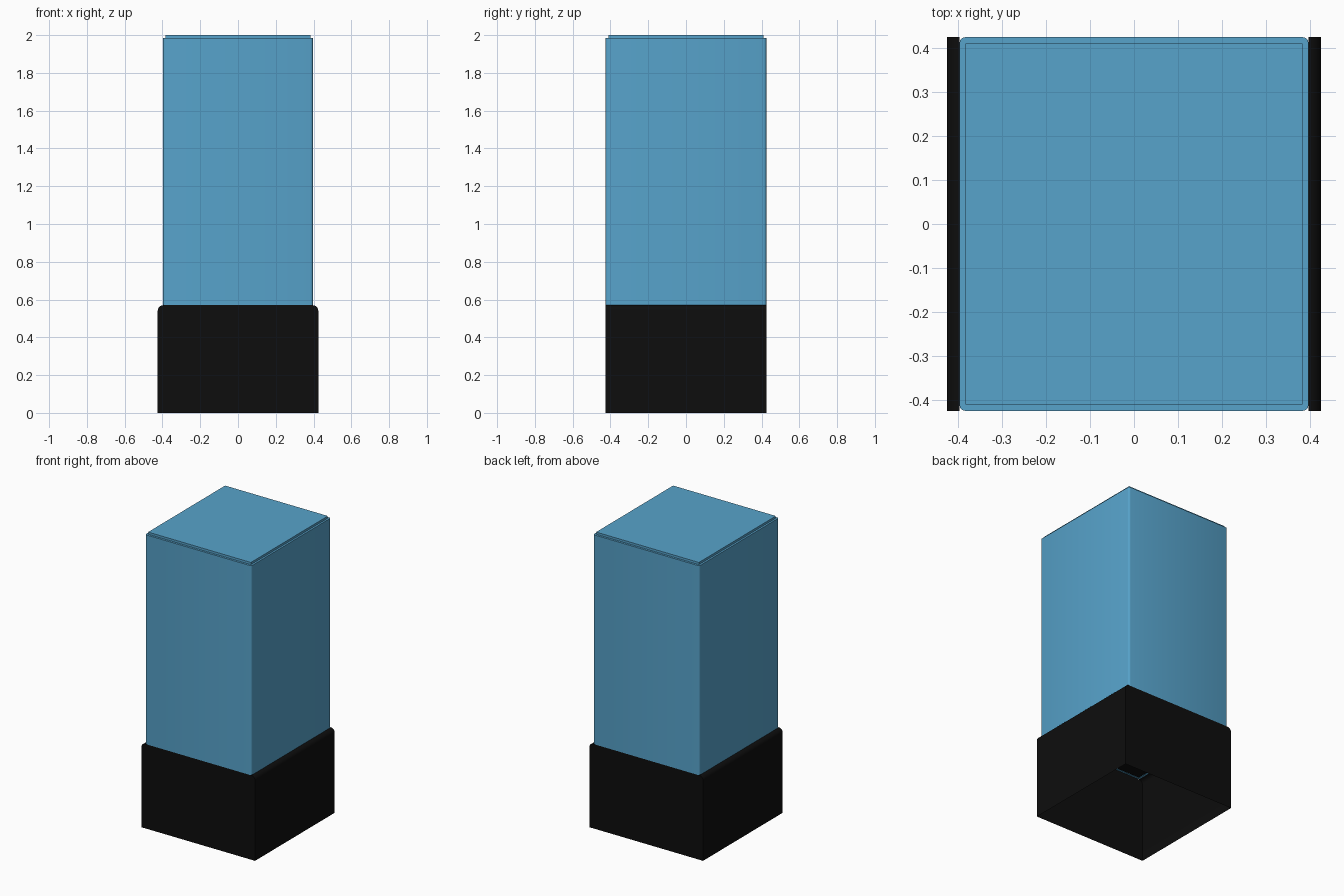
import bpy, bmesh, math

if "Cube" in bpy.data.objects:
    bpy.data.objects.remove(bpy.data.objects["Cube"])


def material(name, rgb):
    m = bpy.data.materials.new(name)
    m.diffuse_color = (*rgb, 1)
    m.use_nodes = True
    m.node_tree.nodes["Principled BSDF"].inputs["Base Color"].default_value = m.diffuse_color
    return m


BLACK = material("black", (0.004, 0.004, 0.004))
BLUE = material("blue", (0.095, 0.366, 0.597))


def finish(name, bm, mat, recalc=True):
    if recalc:
        bmesh.ops.recalc_face_normals(bm, faces=bm.faces)
    mesh = bpy.data.meshes.new(name)
    bm.to_mesh(mesh)
    bm.free()
    mesh.materials.append(mat)
    ob = bpy.data.objects.new(name, mesh)
    bpy.context.collection.objects.link(ob)
    return ob


def rounded_rect(hx, hy, r, steps=3):
    pts = []
    for i, (sx, sy) in enumerate([(1, 1), (-1, 1), (-1, -1), (1, -1)]):
        for k in range(steps + 1):
            a = math.pi / 2 * (i + k / steps)
            pts.append((sx * (hx - r) + r * math.cos(a),
                        sy * (hy - r) + r * math.sin(a)))
    return pts


def loop(bm, pts, z):
    return [bm.verts.new((x, y, z)) for x, y in pts]


def bridge(bm, a, b):
    n = len(a)
    for i in range(n):
        bm.faces.new((a[i], a[(i + 1) % n], b[(i + 1) % n], b[i]))


# Base: hollow stand, open underneath, rounded shoulders left and right
W, H, R = 0.425, 0.57, 0.028
shoulder = [(W - R + R * math.cos(a), H - R + R * math.sin(a))
            for a in (math.pi / 2 * k / 5 for k in range(6))]
right = [(W, 0)] + shoulder
profile = right + [(-x, z) for x, z in reversed(right)]
bm = bmesh.new()
front = [bm.verts.new((x, -W, z)) for x, z in profile]
back = [bm.verts.new((x, W, z)) for x, z in profile]
bm.faces.new(front)
bm.faces.new(back[::-1])
middle = len(right) - 1
for i in range(len(profile) - 1):
    if i != middle:
        bm.faces.new((front[i + 1], front[i], back[i], back[i + 1]))
finish("base", bm, BLACK, recalc=False)

# Panel closing the top of the base, inside the rim of the blue body
bm = bmesh.new()
bm.faces.new(loop(bm, rounded_rect(0.384, 0.411, 0.002), H + 0.002)[::-1])
finish("base_panel", bm, BLACK, recalc=False)

# Body: tall block with soft vertical edges, narrow bottom rim and stepped top
outer = rounded_rect(0.397, 0.425, 0.013)
inner = rounded_rect(0.384, 0.411, 0.002)
bm = bmesh.new()
loops = [loop(bm, inner, H), loop(bm, outer, H),
         loop(bm, outer, 1.985), loop(bm, inner, 1.985), loop(bm, inner, 2.0)]
for a, b in zip(loops, loops[1:]):
    bridge(bm, a, b)
bm.faces.new(loops[-1])
body = finish("body", bm, BLUE)

for ob in (body, bpy.data.objects["base"]):
    bpy.ops.object.select_all(action='DESELECT')
    ob.select_set(True)
    bpy.context.view_layer.objects.active = ob
    bpy.ops.object.shade_smooth_by_angle(angle=math.radians(35))
